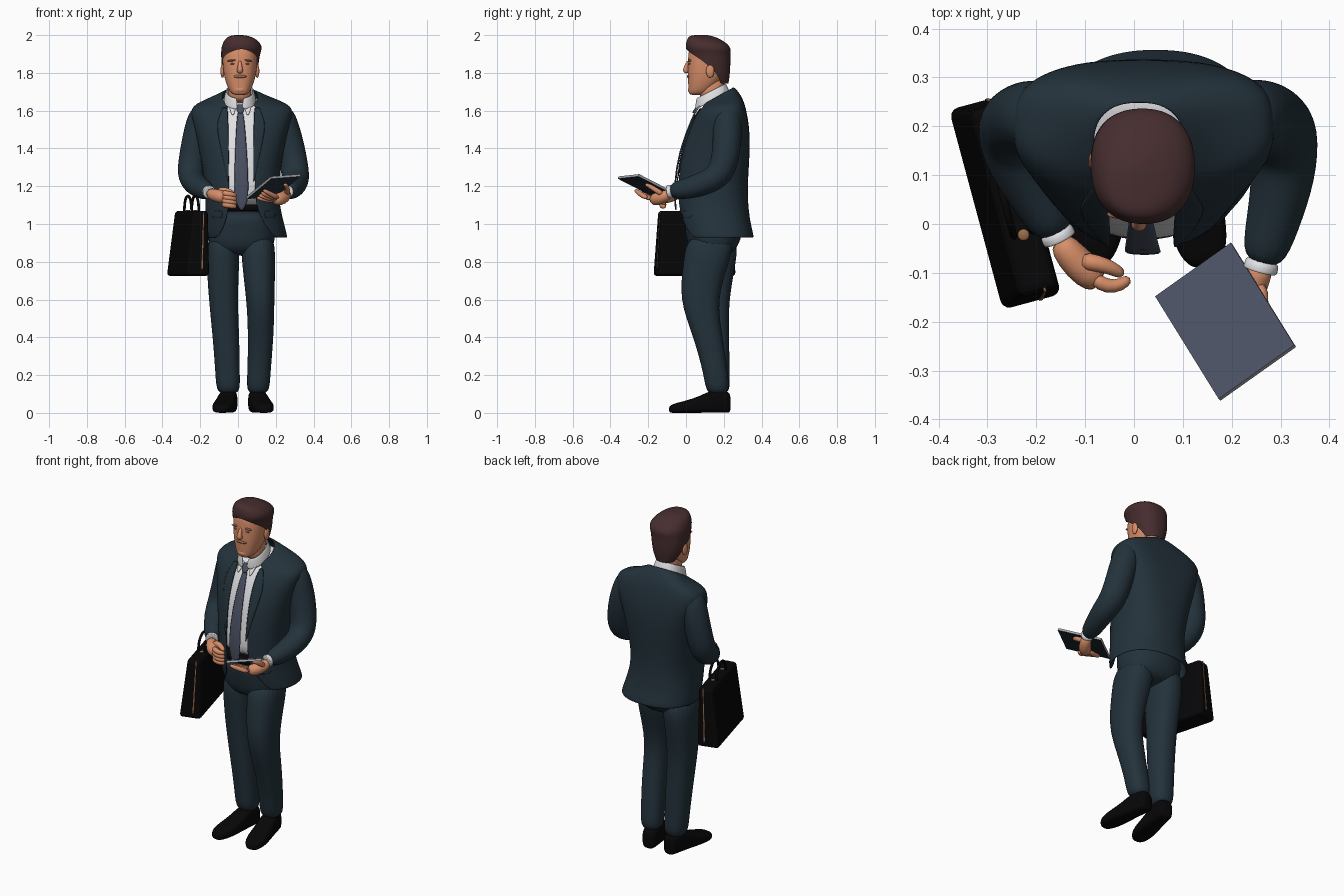
import bpy, bmesh, math
from mathutils import Vector, Matrix


def material(name, r, g, b):
    m = bpy.data.materials.new(name)
    m.diffuse_color = (r, g, b, 1)
    return m


NAVY = material("navy_suit", 0.017, 0.032, 0.044)
SKIN = material("skin", 0.68, 0.27, 0.14)
STUBBLE = material("stubble", 0.36, 0.14, 0.075)
HAIR = material("brown_hair", 0.062, 0.026, 0.028)
WHITE = material("white_shirt", 0.75, 0.75, 0.77)
SLATE = material("slate_grey", 0.068, 0.08, 0.12)
BLACK = material("black_leather", 0.002, 0.002, 0.0025)
BROWN = material("tan_piping", 0.33, 0.15, 0.07)
SILVER = material("silver_edge", 0.38, 0.39, 0.42)
P = 2.3


def finish(name, bm, mats, sub=0, solid=0.0, smooth=True):
    bmesh.ops.remove_doubles(bm, verts=bm.verts, dist=1e-5)
    bmesh.ops.recalc_face_normals(bm, faces=bm.faces)
    me = bpy.data.meshes.new(name)
    for f in bm.faces:
        f.smooth = smooth
    bm.to_mesh(me)
    bm.free()
    ob = bpy.data.objects.new(name, me)
    bpy.context.collection.objects.link(ob)
    for m in mats:
        me.materials.append(m)
    if solid:
        s = ob.modifiers.new("thickness", 'SOLIDIFY')
        s.thickness, s.offset = solid, 0
    if sub:
        s = ob.modifiers.new("smooth", 'SUBSURF')
        s.levels = s.render_levels = sub
    return ob


def ring(cx, cy, z, rx, ry, gap=0.0, tilt=0.0, pb=P, n=24):
    """Horizontal rounded ring starting at the front, with an optional opening; pb squares the back."""
    out = []
    for k in range(n + 1):
        a = gap + (2 * math.pi - 2 * gap) * k / n
        s, c = math.sin(a), math.cos(a)
        pw = lambda v: math.copysign(abs(v) ** (2 / (P if c > 0 else pb)), v)
        y = -ry * pw(c)
        out.append(Vector((cx + rx * pw(s), cy + y, z + tilt * y)))
    return out


def tube(pts, ref=(0, 0, 1), n=12):
    """Rings along a path of (x, y, z, radius)."""
    v = [Vector(q[:3]) for q in pts]
    out = []
    for i, q in enumerate(pts):
        t = v[min(i + 1, len(v) - 1)] - v[max(i - 1, 0)]
        a = t.cross(Vector(ref)).normalized()
        b = t.cross(a).normalized()
        ang = [2 * math.pi * k / n for k in range(n + 1)]
        out.append([v[i] + q[3] * (math.cos(s) * a + math.sin(s) * b) for s in ang])
    return out


def loft(name, ringsets, mat, sub=2, solid=0.0, cap=True):
    bm = bmesh.new()
    for rings in ringsets:
        vs = [[bm.verts.new(c) for c in r] for r in rings]
        for a, b in zip(vs, vs[1:]):
            for k in range(len(a) - 1):
                bm.faces.new((a[k], a[k + 1], b[k + 1], b[k]))
        if cap:
            for r in (vs[0], vs[-1]):
                bm.faces.new(r[:-1])
    return finish(name, bm, [mat], sub, solid)


def blob(name, centre, size, mat, turn=0.0):
    bm = bmesh.new()
    m = Matrix.Translation(centre) @ Matrix.Rotation(turn, 4, 'Y') @ Matrix.Diagonal((*size, 1))
    bmesh.ops.create_uvsphere(bm, u_segments=16, v_segments=10, radius=1, matrix=m)
    return finish(name, bm, [mat])


# Torso sections: cx, cy, z, rx, ry, half width of front opening, tilt, back squareness
TORSO = [(.045, .175, .925, .215, .182, .15, 0, 2.3), (.035, .155, 1.0, .205, .182, .10, 0, 2.3),
         (.025, .14, 1.09, .192, .185, .07, 0, 2.3), (.02, .135, 1.2, .19, .185, .065, 0, 2.5),
         (.018, .155, 1.4, .218, .18, .07, 0, 3), (.02, .175, 1.52, .25, .154, .072, 0, 3.5),
         (.02, .188, 1.59, .27, .128, .072, 0, 3.5), (.02, .198, 1.63, .25, .106, .072, .1, 3.2),
         (.014, .182, 1.655, .15, .098, .072, .35, 2.6), (.01, .166, 1.675, .09, .082, .068, .6, 2.3)]


def surf(x, z):
    """Front y of the torso at x, z."""
    for a, b in zip(TORSO, TORSO[1:]):
        if z <= b[2]:
            break
    t = min(1, (z - a[2]) / (b[2] - a[2]))
    cx, cy, _, rx, ry = [u + (w - u) * t for u, w in zip(a[:5], b[:5])]
    return cy - ry * max(0, 1 - abs((x - cx) / rx) ** P) ** (1 / P)


def strip(name, rows, mat, lift, thick=.007):
    """Cloth strip of (x1, x2, z) rows laid on the torso front."""
    rings = [[Vector((x, surf(x, z) - lift, z)) for x in (x1, (x1 + x2) / 2, x2)]
             for x1, x2, z in rows]
    return loft(name, [rings], mat, 1, thick, cap=False)


# Jacket, shirt and belt
loft("jacket", [[ring(cx, cy, z, rx, ry, math.asin((w / rx) ** (P / 2)), t, pb)
                 for cx, cy, z, rx, ry, w, t, pb in TORSO]], NAVY, 2, .012, cap=False)
loft("shirt", [[ring(cx, cy, z, rx - .014, ry - .014, 0, t, pb)
                for cx, cy, z, rx, ry, w, t, pb in TORSO[2:9]]], WHITE)
loft("belt", [[ring(.02, .14, z, .172, .174) for z in (1.065, 1.07, 1.1, 1.105)]], BLACK, 1)
for s in (-1, 1):
    strip("lapel", [(.016 + s * a, .016 + s * b, z) for a, b, z in
                    ((.066, .07, 1.22), (.064, .09, 1.32), (.064, .12, 1.45), (.066, .132, 1.53),
                     (.068, .115, 1.57), (.07, .1, 1.62))], NAVY, .007, .005)
    strip("pocket_flap", [(.03 + s * .11, .03 + s * .17, z) for z in (1.03, 1.05, 1.07)], NAVY, .007, .005)
    strip("collar_wing", [(.012 + s * .035, .012 + s * .045, 1.575), (.012 + s * .022, .012 + s * .058, 1.61),
                          (.012 + s * .012, .012 + s * .066, 1.64)], WHITE, .014)
loft("shirt_collar", [[ring(.01, .14, 1.65, .084, .09, .1, .5), ring(.01, .135, 1.683, .076, .082, .14, .5),
                       ring(.01, .132, 1.705, .07, .076, .2, .5)]], WHITE, 2, .008, cap=False)
strip("tie", [(.013 - w + d, .013 + w + d, z) for w, d, z in
              ((.003, .006, 1.07), (.036, .006, 1.11), (.04, .005, 1.2), (.034, .003, 1.38),
               (.02, 0, 1.57), (.014, 0, 1.595))], SLATE, .012, .009)
strip("tie_knot", [(-.002, .028, 1.585), (-.012, .038, 1.61), (-.01, .036, 1.635)], SLATE, .022, .014)

# Trousers
loft("trouser_hips", [[ring(.02, .14, 1.08, .168, .168), ring(.02, .15, .98, .178, .155),
                       ring(.018, .145, .9, .18, .142), ring(.018, .14, .83, .14, .1)]], NAVY)
LEGS = {"right_leg": [(-.075, .15, .96, .085, .13), (-.08, .15, .8, .088, .118), (-.079, .14, .6, .076, .085),
                      (-.063, .152, .4, .071, .077), (-.055, .165, .2, .064, .066), (-.05, .17, .09, .064, .066)],
        "left_leg": [(.105, .14, .96, .09, .135), (.108, .108, .8, .09, .122), (.119, .062, .6, .074, .1),
                     (.122, .115, .41, .068, .078), (.11, .16, .2, .061, .064), (.105, .17, .09, .062, .064)]}
for name, rows in LEGS.items():
    loft(name, [[ring(*r) for r in rows]], NAVY)

# Shoes, lofted from heel to toe
for name, heel, toe in (("right_shoe", (-.04, .235), (-.092, -.09)), ("left_shoe", (.09, .235), (.147, -.09))):
    h, d = Vector((*heel, 0)), Vector((toe[0] - heel[0], toe[1] - heel[1], 0))
    side = Vector((-d.y, d.x, 0)).normalized()
    rings = []
    for t, w, top in ((0, .03, .095), (.05, .044, .12), (.3, .05, .125), (.48, .054, .09),
                      (.75, .06, .062), (.92, .048, .05), (1, .022, .034)):
        pw = lambda v, e: math.copysign(abs(v) ** e, v)
        ang = [2 * math.pi * k / 16 for k in range(17)]
        rings.append([h + d * t + side * w * pw(math.cos(a), .6)
                      + Vector((0, 0, top * (.5 + .5 * pw(math.sin(a), .6)))) for a in ang])
    loft(name, [rings], BLACK, 2)

# Sleeves and shirt cuffs
SLEEVES = {"right_sleeve": [(-.165, .21, 1.61, .05), (-.186, .216, 1.575, .076), (-.21, .22, 1.5, .077),
                            (-.232, .216, 1.4, .074), (-.254, .2, 1.27, .074), (-.24, .13, 1.22, .067),
                            (-.19, .045, 1.185, .056), (-.155, -.025, 1.17, .044)],
           "left_sleeve": [(.207, .21, 1.608, .05), (.226, .216, 1.57, .078), (.25, .22, 1.5, .079),
                           (.28, .216, 1.4, .077), (.306, .19, 1.26, .076), (.308, .1, 1.215, .067),
                           (.284, 0, 1.185, .056), (.26, -.088, 1.172, .044)]}
for name, pts in SLEEVES.items():
    loft(name, [tube(pts, (1, 0, 0), 16)], NAVY)
    a, b = Vector(pts[-2][:3]), Vector(pts[-1][:3])
    d = (b - a).normalized()
    loft("shirt_cuff", [tube([(*(b + d * s), r) for s, r in ((-.02, .036), (0, .037), (.007, .037), (.009, .035))])],
         WHITE, 1)

# Hands: palm, thumb and four fingers each
right = [tube([(-.155, -.03, 1.165, .026), (-.13, -.065, 1.155, .034), (-.095, -.1, 1.145, .037),
               (-.065, -.115, 1.14, .032)]),
         tube([(-.11, -.075, 1.17, .02), (-.075, -.08, 1.18, .018), (-.045, -.09, 1.172, .015), (-.02, -.105, 1.16, .011)])]
left = [tube([(.262, -.08, 1.165, .026), (.25, -.115, 1.145, .033), (.22, -.155, 1.13, .037), (.19, -.18, 1.13, .03)]),
        tube([(.255, -.12, 1.155, .017), (.265, -.16, 1.18, .014), (.255, -.2, 1.205, .012), (.245, -.215, 1.212, .009)])]
for i in range(4):
    z = 1.165 - .02 * i
    right.append(tube([(-.085, -.11, z, .016), (-.055, -.13, z - .005, .016), (-.025, -.125, z - .01, .014),
                       (-.008, -.11, z - .014, .01)]))
    left.append(tube([(.2 + .006 * i, -.15 - .018 * i, 1.125 + .004 * i, .015),
                      (.15 + .007 * i, -.165 - .026 * i, 1.128 + .01 * i, .014),
                      (.095 + .012 * i, -.175 - .032 * i, 1.14 + .014 * i, .011)]))
loft("right_hand", right, SKIN, 1)
loft("left_hand", left, SKIN, 1)

# Neck, head and face
loft("neck", [[ring(.01, .14, 1.64, .062, .062), ring(.01, .135, 1.7, .06, .066), ring(.01, .14, 1.79, .062, .07)]], SKIN)
loft("head", [[ring(.01, cy, z, rx, ry) for cy, z, rx, ry in
               ((.055, 1.682, .03, .034), (.068, 1.695, .05, .054), (.088, 1.73, .068, .076), (.108, 1.78, .084, .1),
                (.115, 1.83, .091, .106), (.118, 1.88, .094, .108), (.12, 1.93, .09, .105), (.115, 1.965, .055, .07))]], SKIN)
loft("nose", [tube([(.01, .014, 1.865, .008), (.01, .002, 1.835, .012), (.01, -.003, 1.815, .018), (.01, .01, 1.8, .014)],
                   (1, 0, 0))], SKIN)
blob("moustache", (.01, .017, 1.781), (.036, .012, .01), STUBBLE)
blob("mouth", (.01, .021, 1.757), (.026, .008, .005), STUBBLE)
blob("chin", (.01, .03, 1.71), (.032, .02, .02), SKIN)
for s in (-1, 1):
    blob("ear", (.01 + s * .092, .128, 1.81), (.011, .022, .036), SKIN)
    blob("brow", (.01 + s * .04, .02, 1.866), (.026, .009, .005), STUBBLE, s * .12)
    blob("eye", (.01 + s * .038, .02, 1.848), (.014, .008, .004), STUBBLE)

# Hair, open around the face, swept up and to one side on top
loft("hair", [[ring(cx, cy, z, rx, ry, g, t) for cx, cy, z, rx, ry, g, t in
               ((.01, .145, 1.745, .066, .08, 2.0, 0), (.01, .132, 1.79, .09, .1, 1.9, 0),
                (.01, .127, 1.84, .1, .108, 1.5, 0), (.012, .123, 1.875, .102, .112, 1.15, 0),
                (.014, .121, 1.9, .105, .115, .75, 0), (.017, .12, 1.917, .107, .118, .35, 0),
                (.019, .117, 1.93, .108, .119, 0, 0), (.02, .113, 1.952, .103, .114, 0, -.05),
                (.014, .105, 1.977, .085, .097, 0, -.1), (.006, .094, 1.993, .057, .07, 0, -.08),
                (.003, .088, 2.0, .025, .033, 0, 0), (.003, .088, 2.001, 0, 0, 0, 0))]], HAIR, cap=False)

# Tablet: slate screen, silver edge, navy back
o, u, v = Vector((.045, -.15, 1.138)), Vector((.155, .11, .012)), Vector((.13, -.21, .108))
up = v.cross(u).normalized()
up = up if up.z > 0 else -up
bm = bmesh.new()
m = Matrix((u, v, up * .013)).transposed().to_4x4()
m.translation = o + (u + v) / 2
bmesh.ops.create_cube(bm, size=1, matrix=m)
bmesh.ops.recalc_face_normals(bm, faces=bm.faces)
for f in bm.faces:
    k = f.normal.dot(up)
    f.material_index = 0 if k > .5 else 2 if k < -.5 else 1
finish("tablet", bm, [SLATE, SILVER, NAVY], smooth=False)

# Briefcase: tapered case with piping and two handles
L, T = Vector((.26, -.966, 0)), Vector((.966, .26, 0))
BASE = Vector((-.265, .045, 0))


def case(name, length, thick, z0, z1, shift, mat, bevel):
    bm = bmesh.new()
    bmesh.ops.create_cube(bm, size=1)
    for w in bm.verts:
        top = w.co.z > 0
        w.co = (BASE + L * w.co.x * (length - .03 * top)
                + T * (w.co.y * thick * (.65 if top else 1) + shift * (.65 if top else 1) + .02 * top)
                + Vector((0, 0, z1 if top else z0)))
    ob = finish(name, bm, [mat], smooth=False)
    b = ob.modifiers.new("round", 'BEVEL')
    b.width, b.segments = bevel, 3


case("briefcase", .425, .126, .725, 1.07, 0, BLACK, .018)
case("briefcase_piping", .428, .008, .76, 1.066, .02, BROWN, .001)
for s in (-1, 1):
    arch = []
    for k in range(9):
        a = math.pi * k / 8
        c = BASE + T * (.02 + s * .02) + L * (.075 * math.cos(a))
        arch.append((c.x, c.y, 1.055 + .095 * math.sin(a) ** .7, .008))
    loft("briefcase_handle", [tube(arch, T, 8)], BLACK, 1)
    c = BASE + T * .02 + L * (.075 * s)
    blob("handle_mount", (c.x, c.y, 1.07), (.012, .012, .005), BROWN)
